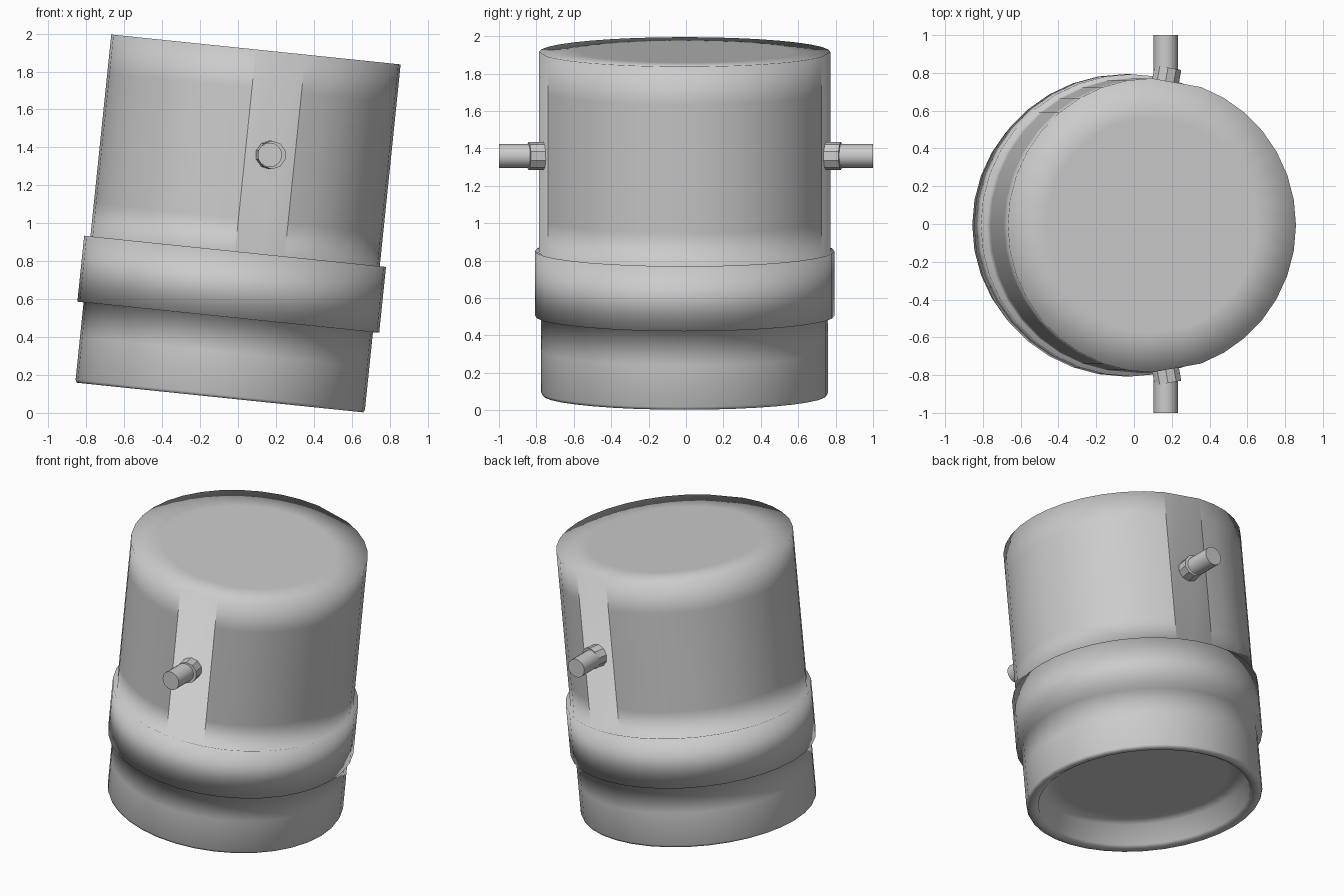
import bpy, bmesh, math
from mathutils import Matrix, Vector

if "Cube" in bpy.data.objects:
    bpy.data.objects.remove(bpy.data.objects["Cube"])

grey = bpy.data.materials.new("plain_grey")
grey.use_nodes = True
colour = (0.6, 0.6, 0.6, 1)
grey.diffuse_color = colour
grey.node_tree.nodes["Principled BSDF"].inputs["Base Color"].default_value = colour

# The whole body leans towards +x about the centre of its base
BASE = Vector((-0.095, -0.007, 0.081))
LEAN = Matrix.Translation(BASE) @ Matrix.Rotation(math.radians(5.9), 4, "Y")
SIDES = 36
STRIP = (7, 8, 27, 28)  # columns of the two flat strips


def finish(bm, name, matrix, angle=None):
    bmesh.ops.recalc_face_normals(bm, faces=bm.faces)
    mesh = bpy.data.meshes.new(name)
    bm.to_mesh(mesh)
    bm.free()
    mesh.materials.append(grey)
    obj = bpy.data.objects.new(name, mesh)
    bpy.context.collection.objects.link(obj)
    obj.matrix_world = matrix
    for poly in mesh.polygons:
        poly.use_smooth = True
    if angle:
        bpy.ops.object.select_all(action="DESELECT")
        obj.select_set(True)
        bpy.context.view_layer.objects.active = obj
        bpy.ops.object.shade_smooth_by_angle(angle=math.radians(angle))
    return obj


def lathe(name, profile, flat_from):
    """Spin a profile of (radius, height); the wall from flat_from up gets a flat strip on each side."""
    bm = bmesh.new()
    rings = []
    for level, (radius, height) in enumerate(profile):
        ring = []
        for i in range(SIDES):
            r, stretch = radius, 1.0
            if level >= flat_from:
                stretch = 1.015
                if i in (8, 28):
                    r *= math.cos(math.radians(10))
            a = math.tau * i / SIDES
            ring.append(bm.verts.new((r * math.cos(a), r * stretch * math.sin(a), height)))
        rings.append(ring)
    top = len(rings) - 2
    for level in range(len(rings) - 1):
        for i in range(SIDES):
            j = (i + 1) % SIDES
            low, high = rings[level], rings[level + 1]
            if i in STRIP and flat_from <= level < top:
                # Each strip column is one tall face from the collar to the lid
                if level > flat_from:
                    continue
                high = rings[top]
            bm.faces.new((low[i], low[j], high[j], high[i]))
    bm.faces.new(rings[0])
    bm.faces.new(rings[-1])
    bmesh.ops.delete(bm, geom=[v for v in bm.verts if not v.link_faces], context="VERTS")
    return finish(bm, name, LEAN)


# Canister: hollow foot with a flat lip, raised collar, upper wall and flat lid
lathe("canister", [
    (0.55, 0.155), (0.68, 0.155), (0.69, 0.015), (0.72, 0.0), (0.76, 0.0), (0.767, 0.015),
    (0.767, 0.24), (0.767, 0.425), (0.80, 0.426), (0.80, 0.775),
    (0.767, 0.767), (0.767, 0.95), (0.767, 1.64), (0.767, 1.845), (0.56, 1.845),
], 10)


def rod(name, radius, sides, start, end):
    start, end = Vector(start), Vector(end)
    bm = bmesh.new()
    bmesh.ops.create_cone(bm, cap_ends=True, segments=sides, radius1=radius,
                          radius2=radius, depth=(end - start).length)
    turn = (end - start).to_track_quat("Z", "Y").to_matrix().to_4x4()
    return finish(bm, name, Matrix.Translation((start + end) / 2) @ turn, 35)


# Pivot pins with short bosses standing on the flat strips
for side, y in (("front", -1), ("back", 1)):
    rod(side + "_boss", 0.075, 10, (0.156, 0.70 * y - 0.007, 1.36), (0.18, 0.835 * y - 0.007, 1.36))
    rod(side + "_pin", 0.064, 16, (0.168, 0.72 * y, 1.36), (0.168, y, 1.36))
